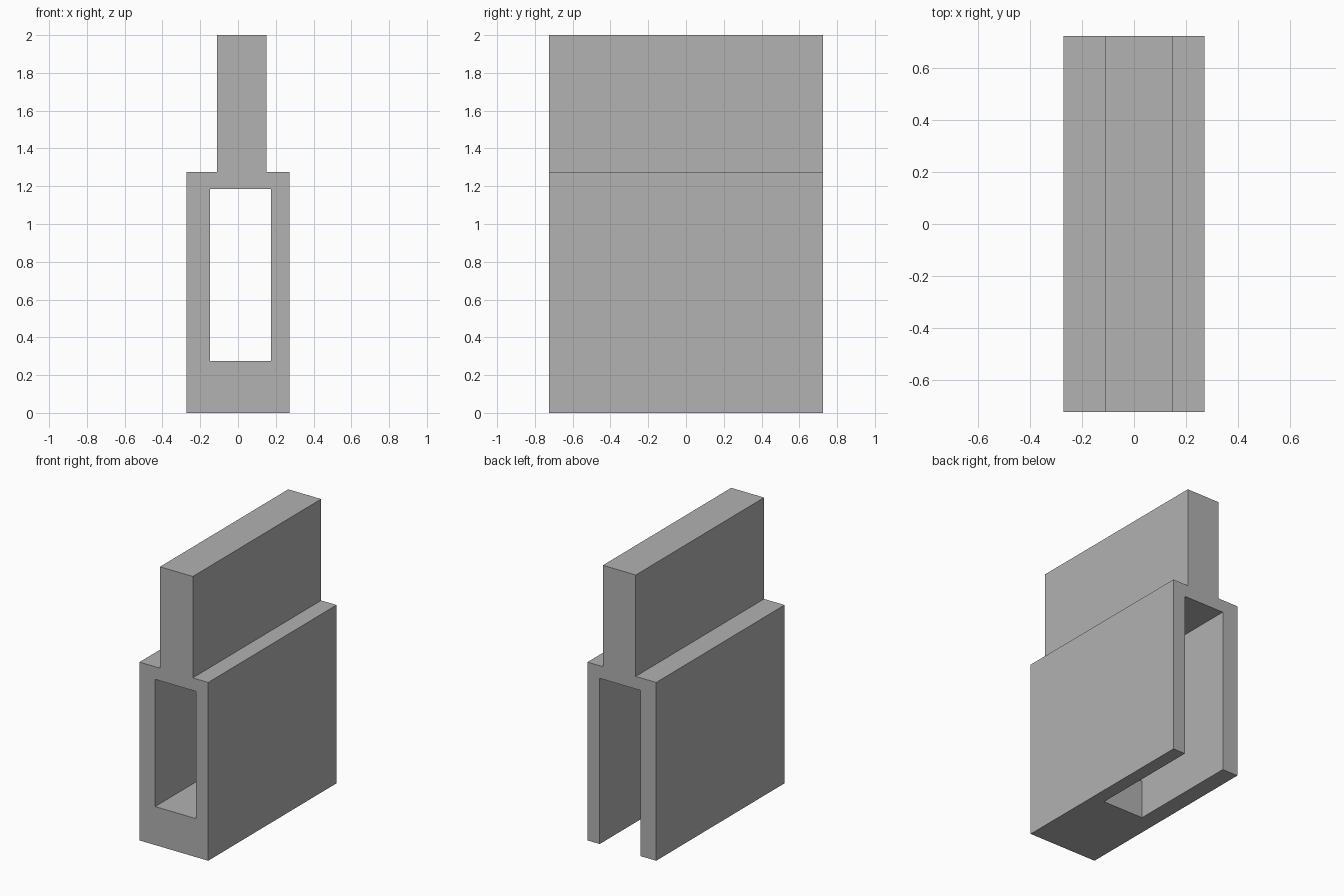
import bpy
import bmesh
from mathutils import Vector

# Remove the default object
cube = bpy.data.objects.get("Cube")
if cube:
    bpy.data.objects.remove(cube, do_unlink=True)

# Single plain grey
grey = bpy.data.materials.new("plain grey")
grey.use_nodes = True
colour = (0.445, 0.445, 0.445, 1.0)
grey.diffuse_color = colour
grey.node_tree.nodes["Principled BSDF"].inputs["Base Color"].default_value = colour


def prism(name, points, offset):
    """Extrude a flat outline along an offset into a solid object."""
    bm = bmesh.new()
    face = bm.faces.new([bm.verts.new(p) for p in points])
    out = bmesh.ops.extrude_face_region(bm, geom=[face])
    moved = [v for v in out["geom"] if isinstance(v, bmesh.types.BMVert)]
    bmesh.ops.translate(bm, verts=moved, vec=Vector(offset))
    bmesh.ops.recalc_face_normals(bm, faces=bm.faces)
    mesh = bpy.data.meshes.new(name)
    bm.to_mesh(mesh)
    bm.free()
    mesh.materials.append(grey)
    obj = bpy.data.objects.new(name, mesh)
    bpy.context.collection.objects.link(obj)
    return obj


half_width, half_depth = 0.272, 0.725
shoulder, top = 1.275, 2.0
neck_left, neck_right = 0.15, -0.11

# Bracket body: wide channel block with a narrower, off-centre upright fin
outline = [(-half_width, 0), (half_width, 0), (half_width, shoulder),
           (neck_left, shoulder), (neck_left, top), (neck_right, top),
           (neck_right, shoulder), (-half_width, shoulder)]
body = prism("bracket_body", [(x, -half_depth, z) for x, z in outline],
             (0, 2 * half_depth, 0))

# Channel cutter: through opening, dropping out of the floor behind the front sill
sill_back, sill_top, ceiling = -0.095, 0.275, 1.185
channel = [(-1, sill_top), (sill_back, sill_top), (sill_back, -0.2),
           (1, -0.2), (1, ceiling), (-1, ceiling)]
cutter = prism("channel_cutter", [(-0.148, y, z) for y, z in channel],
               (0.323, 0, 0))
cutter.hide_render = True
cutter.hide_viewport = True
cutter.display_type = "WIRE"

cut = body.modifiers.new("channel", "BOOLEAN")
cut.operation = "DIFFERENCE"
cut.solver = "EXACT"
cut.object = cutter
